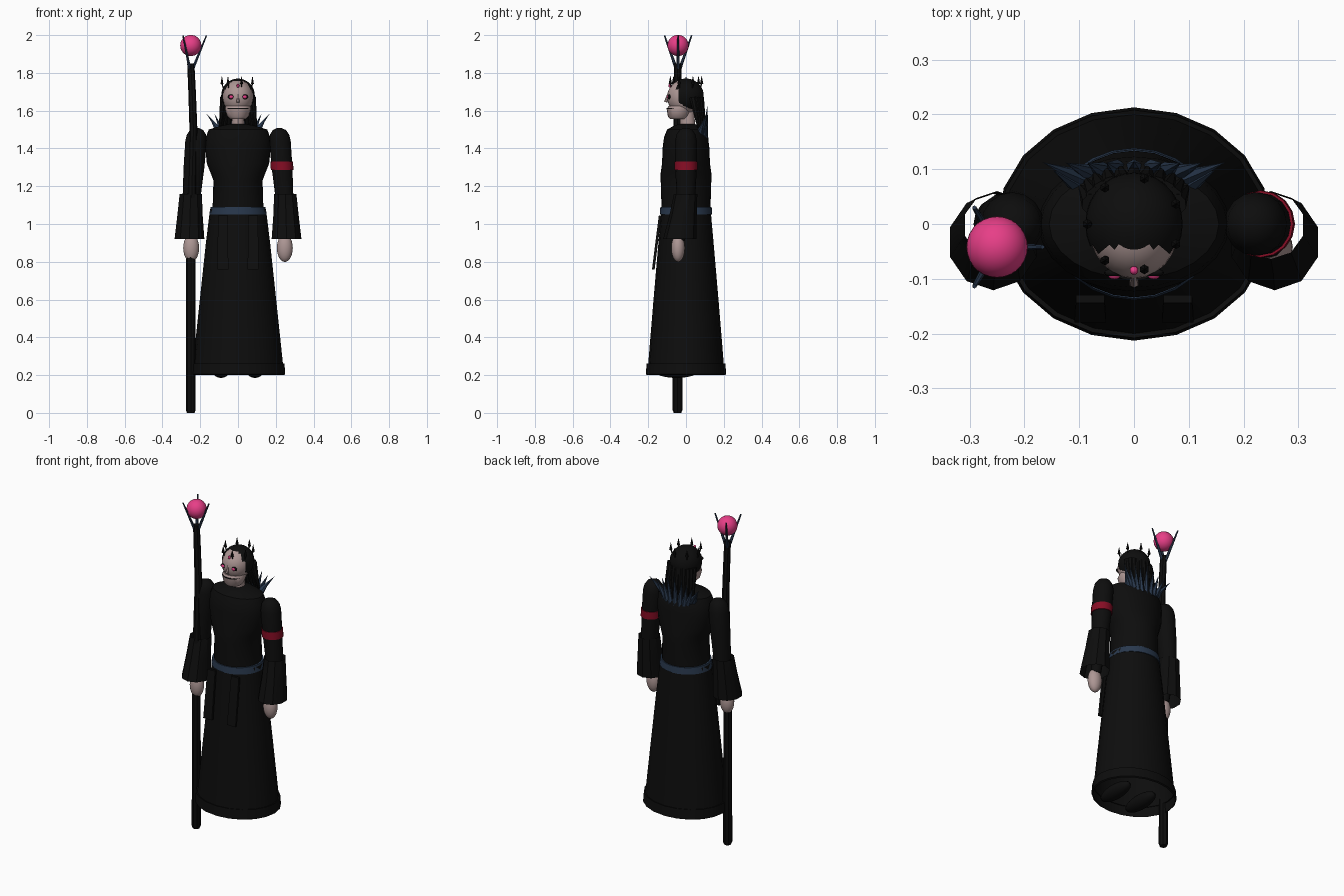
import bpy, bmesh, math
from mathutils import Vector

if "Cube" in bpy.data.objects:
    bpy.data.objects.remove(bpy.data.objects["Cube"])


def material(name, col):
    m = bpy.data.materials.new(name)
    m.diffuse_color = (*col, 1)
    m.use_nodes = True
    m.node_tree.nodes["Principled BSDF"].inputs["Base Color"].default_value = m.diffuse_color
    return m


BLACK = material("black_cloth", (0.004, 0.004, 0.004))
SKIN = material("pale_skin", (0.42, 0.31, 0.30))
PINK = material("pink_gem", (0.82, 0.05, 0.25))
RED = material("dark_red", (0.24, 0.004, 0.018))
STEEL = material("blue_steel", (0.022, 0.04, 0.075))


def finish(name, bm, mat, angle=35):
    bmesh.ops.recalc_face_normals(bm, faces=bm.faces)
    me = bpy.data.meshes.new(name)
    bm.to_mesh(me)
    bm.free()
    me.materials.append(mat)
    ob = bpy.data.objects.new(name, me)
    bpy.context.collection.objects.link(ob)
    bpy.ops.object.select_all(action='DESELECT')
    ob.select_set(True)
    bpy.context.view_layer.objects.active = ob
    bpy.ops.object.shade_smooth_by_angle(angle=math.radians(angle))
    return ob


def loft(name, rings, n, mat, caps=True, angle=35):
    """Stack of horizontal ellipses (x, y, z, rx, ry)."""
    bm = bmesh.new()
    loops = []
    for x, y, z, rx, ry in rings:
        loops.append([bm.verts.new((x + rx * math.sin(2 * math.pi * i / n),
                                    y + ry * math.cos(2 * math.pi * i / n), z)) for i in range(n)])
    for a, b in zip(loops, loops[1:]):
        for i in range(n):
            j = (i + 1) % n
            bm.faces.new((a[i], a[j], b[j], b[i]))
    if caps:
        bm.faces.new(loops[0])
        bm.faces.new(loops[-1])
    return finish(name, bm, mat, angle)


def ball(name, loc, r, mat, seg=20, rings=12, cut=None):
    bm = bmesh.new()
    bmesh.ops.create_uvsphere(bm, u_segments=seg, v_segments=rings, radius=1)
    for v in bm.verts:
        v.co = Vector([c * s + o for c, s, o in zip(v.co, r, loc)])
    if cut:
        gone = [f for f in bm.faces if cut(f.calc_center_median())]
        bmesh.ops.delete(bm, geom=gone, context='FACES')
    return finish(name, bm, mat)


def spike(name, a, b, r1, r2, mat, n=6):
    """Cone or rod between two points."""
    a, b = Vector(a), Vector(b)
    d = b - a
    bm = bmesh.new()
    bmesh.ops.create_cone(bm, cap_ends=True, segments=n, radius1=r1, radius2=r2, depth=d.length)
    q = Vector((0, 0, 1)).rotation_difference(d.normalized())
    for v in bm.verts:
        v.co = q @ v.co + (a + b) / 2
    return finish(name, bm, mat)


# Robe: open skirt with hem, torso, belt
loft("skirt", [(0, 0, .26, .238, .2), (0, 0, .6, .202, .172), (0, 0, .9, .17, .146),
               (0, 0, 1.08, .148, .13)], 20, BLACK, caps=False)
loft("hem", [(0, 0, .26, .238, .2), (0, 0, .262, .246, .208), (0, 0, .205, .25, .213),
             (0, 0, .2, .242, .205)], 20, BLACK, caps=False)
loft("torso", [(0, 0, 1.04, .14, .128), (0, 0, 1.10, .134, .13), (0, 0, 1.23, .13, .134),
               (0, 0, 1.27, .145, .134), (0, 0, 1.32, .165, .127), (0, 0, 1.41, .174, .123),
               (0, 0, 1.46, .17, .116), (0, 0, 1.50, .155, .1), (0, .005, 1.52, .09, .07),
               (0, .005, 1.53, .04, .04)], 24, BLACK)
loft("belt", [(0, 0, 1.05, .145, .134), (0, 0, 1.05, .152, .139), (0, 0, 1.09, .145, .136),
              (0, 0, 1.09, .135, .13)], 24, STEEL, caps=False)

# Hanging sash panels at the front
for s in (-1, 1):
    bm = bmesh.new()
    bmesh.ops.create_cube(bm, size=1)
    for v in bm.verts:
        t = .5 - v.co.z
        v.co = (s * .08 + v.co.x * (.052 + .006 * t), -.137 - .036 * t + v.co.y * .014, 1.045 - .285 * t)
    finish("sash_panel", bm, BLACK)

for s in (-1, 1):
    # Shoe tips under the hem
    ball("shoe", (s * .09, -.05, .225), (.045, .12, .04), BLACK)
    # Upper arm with rounded shoulder
    loft("upper_arm", [(s * .218, 0, 1.508, .012, .012), (s * .219, 0, 1.498, .034, .034),
                       (s * .22, 0, 1.475, .05, .05), (s * .222, 0, 1.44, .057, .058),
                       (s * .233, 0, 1.3, .055, .057), (s * .245, 0, 1.15, .048, .05)], 16, BLACK)
    loft("forearm", [(s * .245, 0, 1.16, .046, .048), (s * .246, -.035, .91, .028, .028)], 12, BLACK)
    # Open bell sleeve
    loft("bell_sleeve", [(s * .25, -.002, 1.16, .062, .062), (s * .254, -.015, 1.05, .07, .072),
                         (s * .257, -.033, .92, .083, .088)], 10, BLACK, caps=False)
    ball("hand", (s * .248, -.042, .873), (.042, .036, .074), SKIN)

# Arm band
loft("arm_band", [(.234, 0, 1.285, .05, .05), (.234, 0, 1.285, .06, .061),
                  (.231, 0, 1.33, .06, .061), (.231, 0, 1.33, .05, .05)], 16, RED, caps=False)

# Neck and head
loft("neck", [(0, .01, 1.5, .034, .04), (0, .005, 1.6, .032, .038)], 12, SKIN)
ball("head", (0, -.01, 1.672), (.081, .09, .092), SKIN, 24, 16)
loft("jaw", [(0, -.04, 1.556, .042, .045), (0, -.04, 1.57, .056, .056), (0, -.036, 1.608, .069, .066),
             (0, -.03, 1.625, .066, .062)], 20, SKIN)
loft("mouth", [(0, -.037, 1.61, .066, .067), (0, -.037, 1.614, .066, .067)], 20, BLACK)
spike("nose", (0, -.094, 1.69), (0, -.108, 1.645), .004, .009, SKIN)
for s in (-1, 1):
    ball("eye_socket", (s * .036, -.089, 1.673), (.019, .008, .013), BLACK, 12, 8)
    ball("eye", (s * .036, -.095, 1.673), (.011, .006, .009), PINK, 12, 8)
ball("forehead_gem", (0, -.085, 1.732), (.008, .008, .01), PINK, 10, 8)

# Hair cap with a hairline sloping back toward the ears
ball("hair_cap", (0, 0, 1.68), (.089, .094, .09), BLACK, 28, 18,
     cut=lambda c: c.y < -.045 + max(0, 1.66 - c.z) * .9)
# Long back hair strands
for i in range(-5, 6):
    a = i * .27
    sx, cy = math.sin(a), math.cos(a)
    spike("hair_strand", (.078 * sx, .025 + .05 * cy, 1.67),
          (.098 * sx, .055 + .05 * cy, 1.45 + .012 * abs(i)), .02, .006, BLACK, 8)

# Crown points
for i in range(7):
    a = math.pi + i * 2 * math.pi / 7
    x, y = .085 * math.cos(a), .085 * math.sin(a)
    spike("crown_point", (x, y, 1.742), (x, y, 1.786), .009, .0, BLACK)
    spike("crown_stem", (x * .9, y * .9, 1.715), (x, y, 1.744), .003, .004, BLACK)

# Collar spikes fanning behind the neck
for s in (-1, 1):
    for base, tip in (((.085, .08, 1.48), (.168, .113, 1.585)),
                      ((.1, .07, 1.48), (.148, .098, 1.56)),
                      ((.075, .09, 1.47), (.125, .112, 1.585)),
                      ((.055, .095, 1.46), (.085, .112, 1.6)),
                      ((.03, .1, 1.455), (.05, .112, 1.62))):
        spike("collar_spike", (s * base[0], *base[1:]), (s * tip[0], *tip[1:]), .018, 0, STEEL)
spike("collar_spike", (0, .1, 1.45), (0, .114, 1.63), .018, 0, STEEL)

# Staff with pronged orb
loft("staff", [(-.25, -.045, 0, .02, .02), (-.25, -.045, .015, .026, .026), (-.25, -.045, .95, .024, .024),
               (-.236, -.045, 1.5, .021, .021), (-.243, -.045, 1.7, .02, .02),
               (-.25, -.044, 1.85, .019, .019)], 8, BLACK)
ball("orb", (-.25, -.042, 1.945), (.056, .056, .056), PINK, 28, 18)
for i in range(3):
    a = i * 2 * math.pi / 3
    c, s = math.cos(a), math.sin(a)
    spike("orb_prong", (-.25 + .01 * c, -.042 + .01 * s, 1.82),
          (-.25 + .083 * c, -.042 + .083 * s, 1.998), .009, .004, STEEL)
